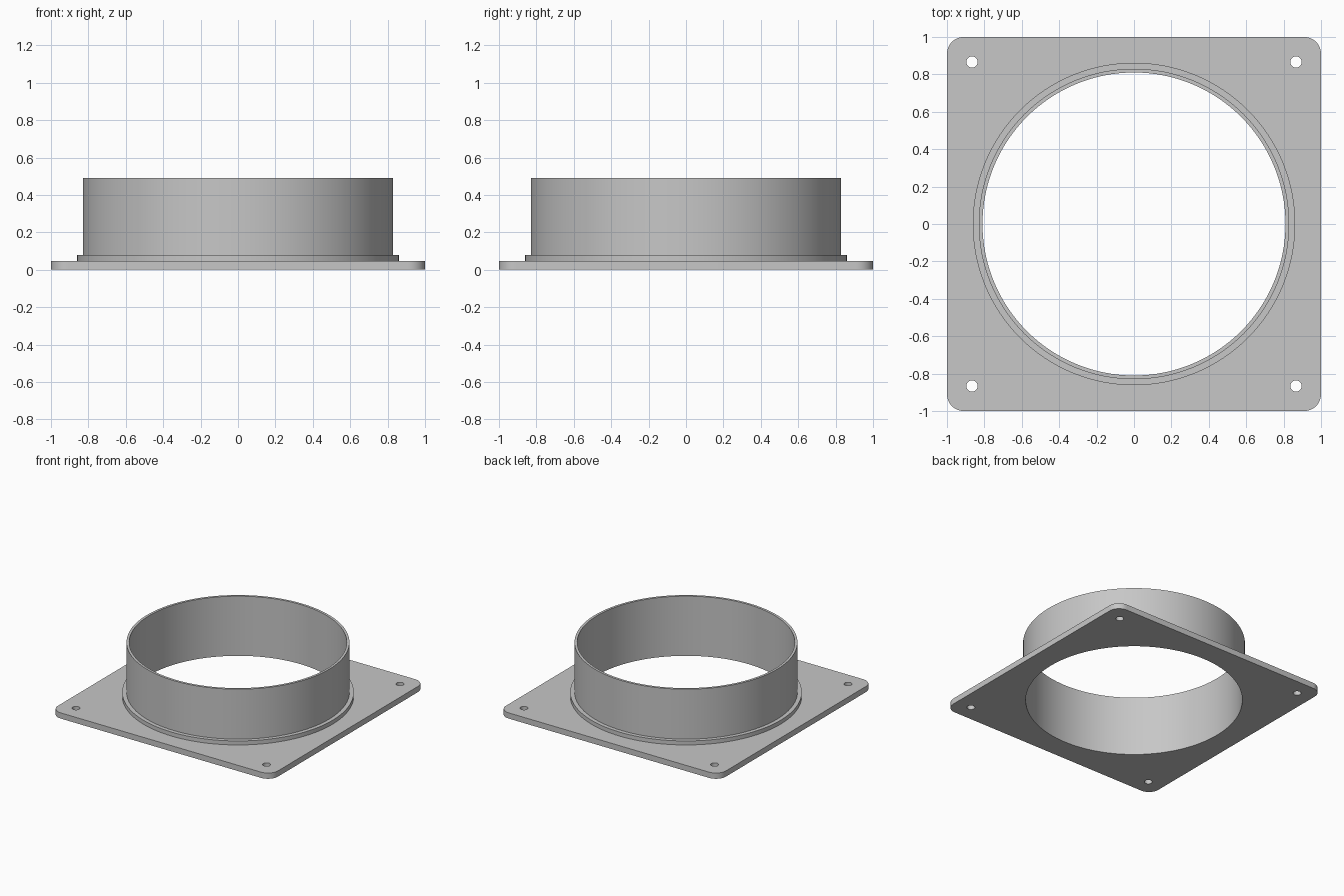
import bpy, bmesh, math

if "Cube" in bpy.data.objects:
    bpy.data.objects.remove(bpy.data.objects["Cube"])

SEG = 128
BORE, TUBE, COLLAR = 0.81, 0.83, 0.862
PLATE_TOP, COLLAR_TOP, TUBE_TOP = 0.047, 0.08, 0.49
CORNER, BOLT_POS, BOLT_R = 0.09, 0.866, 0.03

grey = bpy.data.materials.new("light grey")
grey.diffuse_color = (0.57, 0.57, 0.57, 1)
grey.use_nodes = True
grey.node_tree.nodes["Principled BSDF"].inputs["Base Color"].default_value = grey.diffuse_color


def circle(cx, cy, r, n):
    return [(cx + r * math.cos(2 * math.pi * i / n),
             cy + r * math.sin(2 * math.pi * i / n)) for i in range(n)]


def rounded_square(half, r, n=12):
    pts = []
    for k, (sx, sy) in enumerate(((1, 1), (-1, 1), (-1, -1), (1, -1))):
        for i in range(n + 1):
            a = (k + i / n) * math.pi / 2
            pts.append((sx * (half - r) + r * math.cos(a),
                        sy * (half - r) + r * math.sin(a)))
    return pts


def finish(name, bm):
    mesh = bpy.data.meshes.new(name)
    bm.to_mesh(mesh)
    bm.free()
    mesh.materials.append(grey)
    obj = bpy.data.objects.new(name, mesh)
    bpy.context.collection.objects.link(obj)
    bpy.ops.object.select_all(action='DESELECT')
    obj.select_set(True)
    bpy.context.view_layer.objects.active = obj
    bpy.ops.object.shade_smooth_by_angle(angle=math.radians(30))
    return obj


def add_sheet(bm, loops, z, up):
    """Fill a flat sheet between the outline and its holes."""
    rings, edges = [], []
    for pts in loops:
        vs = [bm.verts.new((x, y, z)) for x, y in pts]
        edges += [bm.edges.new((vs[i - 1], vs[i])) for i in range(len(vs))]
        rings.append(vs)
    res = bmesh.ops.triangle_fill(bm, edges=edges, use_beauty=True, normal=(0, 0, up))
    for f in res["geom"]:
        if isinstance(f, bmesh.types.BMFace):
            f.normal_update()
            if f.normal.z * up < 0:
                f.normal_flip()
    return rings


# Flange plate: rounded square with four bolt holes; its top stops at the collar
bm = bmesh.new()
walls = [rounded_square(1.0, CORNER)]
walls += [circle(sx * BOLT_POS, sy * BOLT_POS, BOLT_R, 32)
          for sx in (-1, 1) for sy in (-1, 1)]
low = add_sheet(bm, walls + [circle(0, 0, BORE, SEG)], 0, -1)
high = add_sheet(bm, walls + [circle(0, 0, COLLAR, SEG)], PLATE_TOP, 1)
for k in range(len(walls)):
    a, b = low[k], high[k]
    for i in range(len(a)):
        quad = (a[i - 1], a[i], b[i], b[i - 1])
        bm.faces.new(quad if k == 0 else quad[::-1])
finish("flange_plate", bm)

# Duct tube with stepped collar: turned profile, outside up and inside down
profile = [(COLLAR, PLATE_TOP), (COLLAR, COLLAR_TOP), (TUBE, COLLAR_TOP),
           (TUBE, TUBE_TOP), (BORE, TUBE_TOP), (BORE, 0)]
bm = bmesh.new()
rings = [[bm.verts.new((x, y, z)) for x, y in circle(0, 0, r, SEG)] for r, z in profile]
for a, b in zip(rings, rings[1:]):
    for i in range(SEG):
        bm.faces.new((a[i - 1], a[i], b[i], b[i - 1]))
finish("duct_tube", bm)
